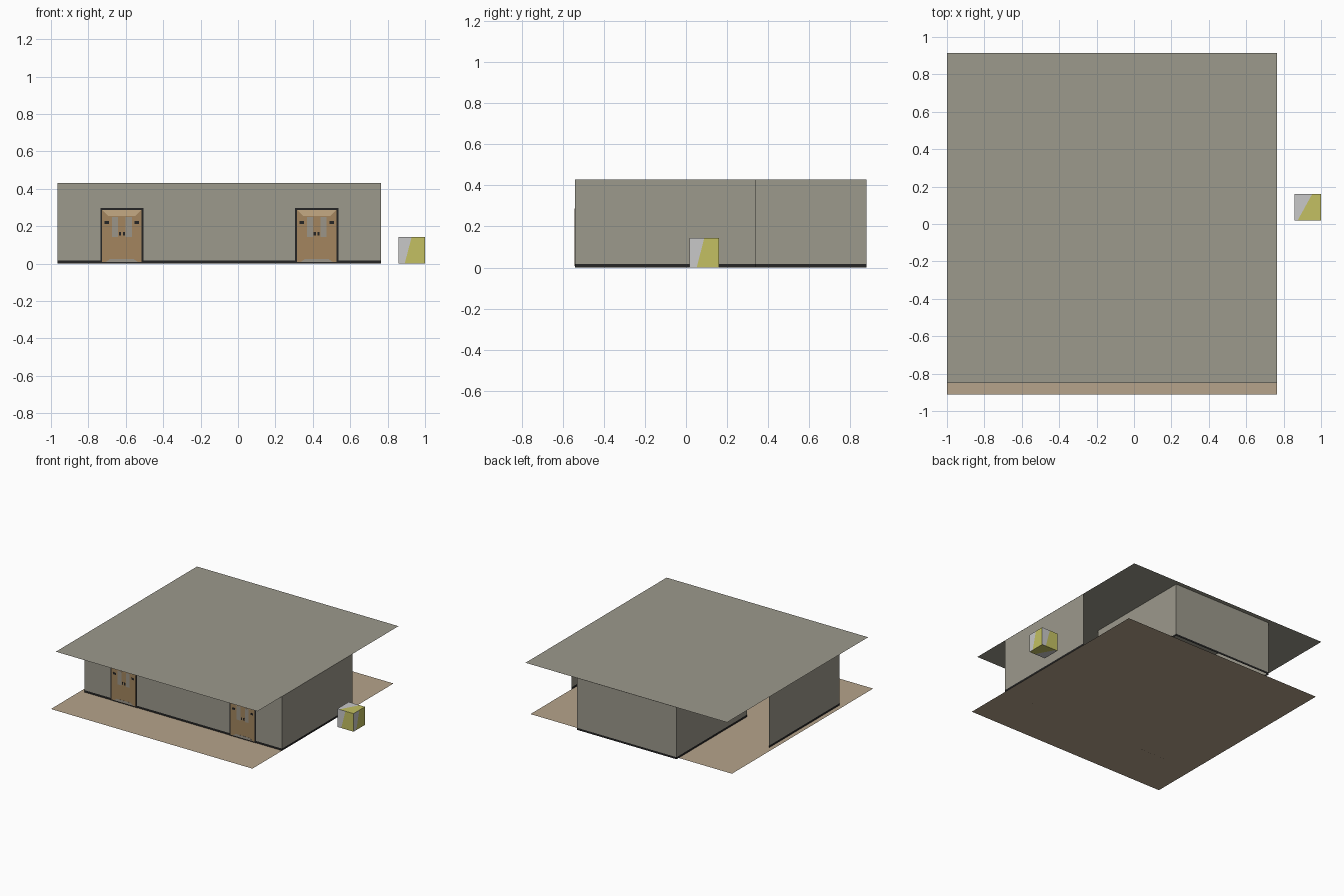
import bpy, bmesh

if "Cube" in bpy.data.objects:
    bpy.data.objects.remove(bpy.data.objects["Cube"])


def mat(name, r, g, b):
    m = bpy.data.materials.new(name)
    m.diffuse_color = (r, g, b, 1)
    m.use_nodes = True
    m.node_tree.nodes["Principled BSDF"].inputs["Base Color"].default_value = m.diffuse_color
    return m


WALL = mat("warm grey plaster", 0.333, 0.319, 0.262)
FLOOR = mat("tan floor", 0.468, 0.371, 0.258)
DARK = mat("near black trim", 0.018, 0.018, 0.018)
WOOD = mat("door brown", 0.366, 0.235, 0.114)
LIGHT = mat("light wood", 0.56, 0.40, 0.23)
PANE = mat("pane grey", 0.33, 0.30, 0.25)
YELLOW = mat("dull yellow", 0.546, 0.527, 0.122)
PALE = mat("pale grey", 0.578, 0.578, 0.578)


def make(name, polys, mats):
    """polys: list of (points, material index)"""
    bm = bmesh.new()
    for pts, mi in polys:
        f = bm.faces.new([bm.verts.new(p) for p in pts])
        f.material_index = mi
    bmesh.ops.remove_doubles(bm, verts=bm.verts, dist=1e-5)
    me = bpy.data.meshes.new(name)
    bm.to_mesh(me)
    bm.free()
    for m in mats:
        me.materials.append(m)
    ob = bpy.data.objects.new(name, me)
    bpy.context.collection.objects.link(ob)
    return ob


def sheet(name, x0, x1, y0, y1, z, m):
    make(name, [([(x0, y0, z), (x1, y0, z), (x1, y1, z), (x0, y1, z)], 0)], [m])


H, BASE = 0.43, 0.016


def wall(name, a, b):
    """Thin wall from a to b, with a dark skirting band at the foot"""
    polys = []
    for z0, z1, mi in ((0, BASE, 1), (BASE, H, 0)):
        polys.append(([(*a, z0), (*b, z0), (*b, z1), (*a, z1)], mi))
    make(name, polys, [WALL, DARK])


# Floor and flat roof
sheet("floor", -1, 0.765, -0.912, 0.853, 0.0, FLOOR)
sheet("roof", -1, 0.765, -0.85, 0.915, H, WALL)

# Walls: wide front room open at the back, narrower rear room
XL, XR, XC = -0.965, 0.764, -0.10
YF, YM, YB = -0.54, 0.34, 0.88
IL, IR = -0.533, 0.34
wall("front_wall", (XL, YF), (XR, YF))
wall("right_wall", (XR, YF), (XR, YM))
wall("left_wall", (XL, YM), (XL, YF))
wall("rear_right_wall", (IR, 0.0), (IR, YB))
wall("rear_left_wall", (IL, YB), (IL, 0.0))
wall("back_wall", (IR, YB), (IL, YB))


# Doors: thin plates layered on the front wall
def plate(name, cx, pts, layer, m):
    y = YF - 0.002 - 0.001 * layer
    back = [(cx + x, YF - 0.0005, z) for x, z in pts]
    front = [(cx + x, y, z) for x, z in pts]
    n = len(pts)
    polys = [(front, 0), (back[::-1], 0)]
    for i in range(n):
        j = (i + 1) % n
        polys.append(([front[j], front[i], back[i], back[j]], 0))
    make(name, polys, [m])


def rect(x0, x1, z0, z1):
    return [(x0, z0), (x1, z0), (x1, z1), (x0, z1)]


def door(tag, cx):
    plate(tag + "_frame", cx, rect(-0.115, 0.115, 0.0, 0.298), 0, DARK)
    plate(tag + "_panel", cx, rect(-0.105, 0.105, 0.008, 0.287), 1, WOOD)
    plate(tag + "_top_band", cx,
          [(-0.072, 0.254), (0.072, 0.254), (0.103, 0.286), (-0.103, 0.286)], 2, LIGHT)
    plate(tag + "_foot_band", cx,
          [(-0.085, 0.009), (0.085, 0.009), (0.062, 0.026), (-0.062, 0.026)], 2, PANE)
    for s, side in ((-1, "left"), (1, "right")):
        def sx(a, b, z0, z1):
            return rect(min(s * a, s * b), max(s * a, s * b), z0, z1)
        plate(f"{tag}_{side}_pane", cx, sx(0.02, 0.053, 0.142, 0.25), 2, PANE)
        plate(f"{tag}_{side}_hinge", cx, sx(0.068, 0.092, 0.212, 0.227), 2, DARK)
        plate(f"{tag}_{side}_handle", cx, sx(0.005, 0.016, 0.15, 0.17), 2, DARK)


door("left_door", XC - 0.521)
door("right_door", XC + 0.521)

# Two-tone crate: each face split by a slanted line
X0, X1, Y0, Y1, S = 0.857, 1.0, 0.018, 0.16, 0.143


def split(o, u, v, lo, hi):
    def p(a, b):
        return tuple(o[i] + a * u[i] + b * v[i] for i in range(3))
    return [([p(0, 0), p(lo, 0), p(hi, 1), p(0, 1)], 0),
            ([p(lo, 0), p(1, 0), p(1, 1), p(hi, 1)], 1)]


UP = (0, 0, S)
E, W, N, D = (X1 - X0, 0, 0), (X0 - X1, 0, 0), (0, Y1 - Y0, 0), (0, Y0 - Y1, 0)
faces = split((X0, Y0, 0), E, UP, 0.24, 0.5)
faces += split((X1, Y0, 0), N, UP, 0.24, 0.5)
faces += split((X1, Y1, 0), W, UP, 0.24, 0.5)
faces += split((X0, Y1, 0), D, UP, 0.24, 0.5)
faces += split((X0, Y0, S), E, N, 0.12, 0.67)
faces += split((X0, Y1, 0), E, D, 0.12, 0.67)
make("crate", faces, [PALE, YELLOW])
